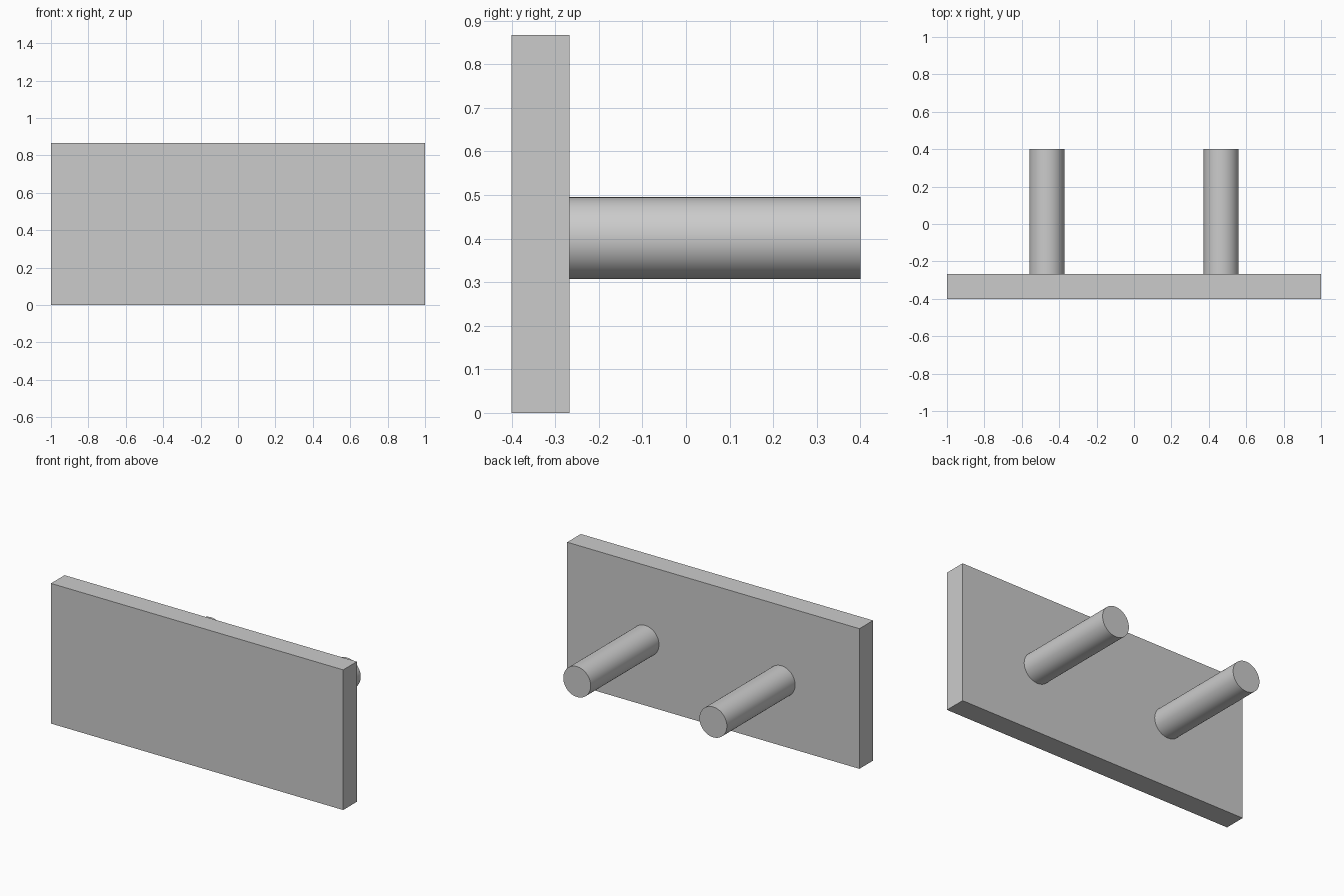
import bpy
import math

cube = bpy.data.objects.get("Cube")
if cube:
    bpy.data.objects.remove(cube, do_unlink=True)

# One plain grey for everything
grey = bpy.data.materials.new("plain_grey")
grey.use_nodes = True
colour = (0.6, 0.6, 0.6, 1)
grey.diffuse_color = colour
grey.node_tree.nodes["Principled BSDF"].inputs["Base Color"].default_value = colour

FRONT, BACK, PEG_END = -0.4, -0.267, 0.4
HEIGHT = 0.867

# Flat rectangular board
bpy.ops.mesh.primitive_cube_add(size=1, location=(0, (FRONT + BACK) / 2, HEIGHT / 2))
board = bpy.context.object
board.name = "board"
board.scale = (2, BACK - FRONT, HEIGHT)
bpy.ops.object.transform_apply(location=False, rotation=False, scale=True)
board.data.materials.append(grey)

# Two round pegs standing out of the back of the board
for name, side in (("left_peg", 1), ("right_peg", -1)):
    bpy.ops.mesh.primitive_cylinder_add(
        vertices=64, radius=0.094, depth=PEG_END - BACK,
        location=(side * 0.466, (BACK + PEG_END) / 2, 0.401),
        rotation=(math.pi / 2, 0, 0))
    peg = bpy.context.object
    peg.name = name
    peg.data.materials.append(grey)
    bpy.ops.object.shade_smooth_by_angle(angle=math.radians(30))
